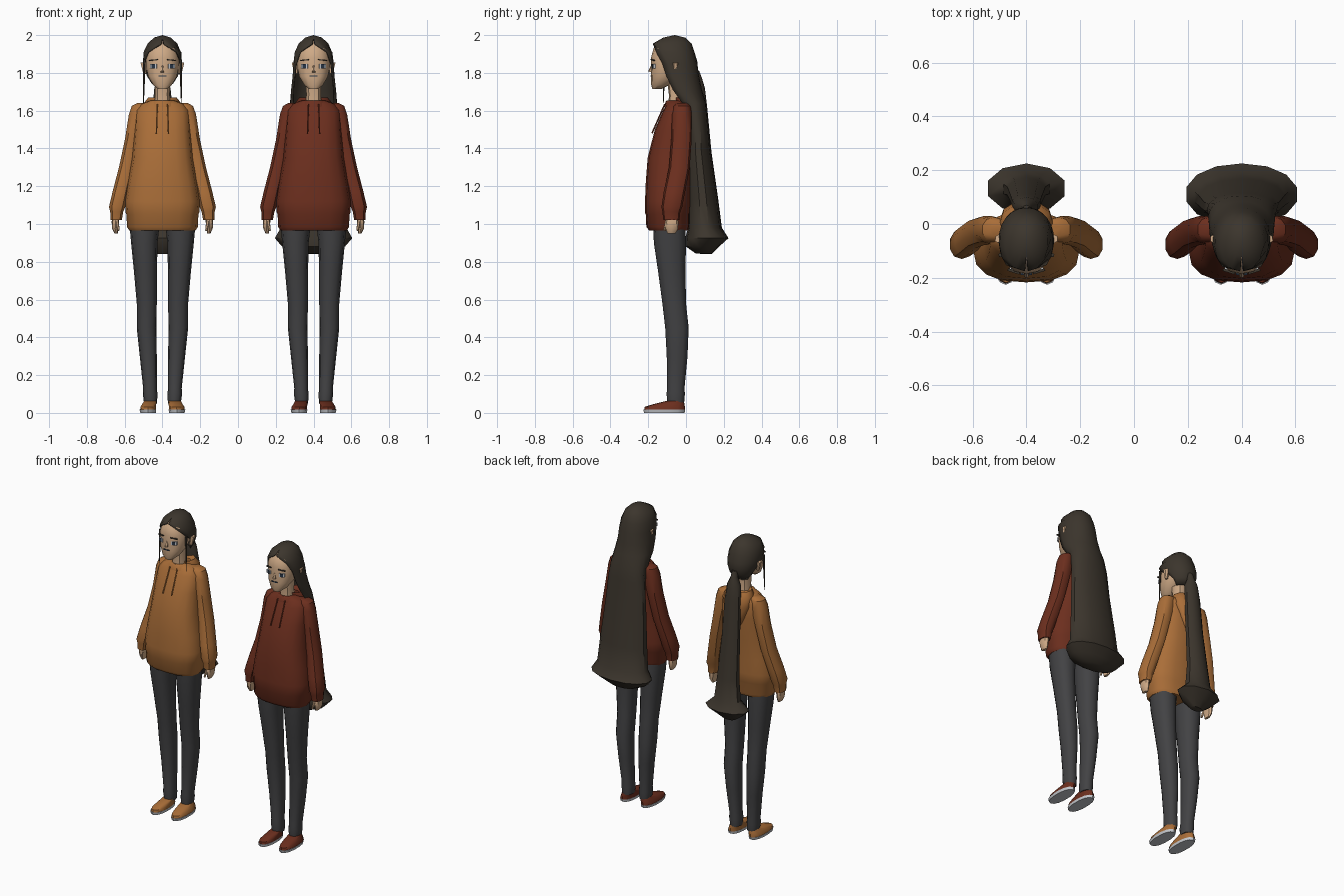
import bpy, bmesh, math
from mathutils import Vector

def mat(name, r, g, b):
    m = bpy.data.materials.new(name)
    m.diffuse_color = (r, g, b, 1)
    return m

SKIN = mat("skin", .62, .40, .24)
HAIR = mat("hair", .045, .036, .026)
PANTS = mat("trousers", .055, .055, .058)
WHITE = mat("white", .55, .57, .6)
DARK = mat("dark", .02, .035, .06)
ORANGE = mat("orange", .40, .155, .04)
RED = mat("red", .15, .028, .013)

def finish(name, bm, m, angle=40):
    bmesh.ops.remove_doubles(bm, verts=bm.verts, dist=1e-5)
    bmesh.ops.recalc_face_normals(bm, faces=bm.faces)
    me = bpy.data.meshes.new(name)
    bm.to_mesh(me)
    bm.free()
    me.materials.append(m)
    me.shade_smooth()
    me.set_sharp_from_angle(angle=math.radians(angle))
    ob = bpy.data.objects.new(name, me)
    bpy.context.collection.objects.link(ob)
    return ob

# Stack of rings (z, centre x, half width, front y, back y[, front gap in degrees])
def loft(name, rings, m, x0=0, s=1, n=12, e=2.3, sheet=False, angle=40):
    bm = bmesh.new()
    rows = []
    for z, xc, rx, yf, yb, *g in rings:
        gap = math.radians(g[0]) if g else 0
        row = []
        for i in range(n + 1 if sheet else n):
            t = gap + (2 * math.pi - 2 * gap) * i / n
            px, py = math.sin(t), -math.cos(t)
            px = math.copysign(abs(px) ** (2 / e), px)
            py = math.copysign(abs(py) ** (2 / e), py)
            row.append(bm.verts.new((x0 + s * (xc + rx * px),
                                     (yf + yb) / 2 + (yb - yf) / 2 * py, z)))
        rows.append(row)
    for a, b in zip(rows, rows[1:]):
        for i in range(n):
            j = i + 1 if sheet else (i + 1) % n
            bm.faces.new((a[i], a[j], b[j], b[i]))
    if not sheet:
        bm.faces.new(rows[0])
        bm.faces.new(rows[-1])
    return finish(name, bm, m, angle)

def box(name, c, size, m, roll=0, yaw=0):
    bm = bmesh.new()
    bmesh.ops.create_cube(bm, size=1)
    bmesh.ops.scale(bm, vec=size, verts=bm.verts)
    ob = finish(name, bm, m)
    ob.location, ob.rotation_euler = c, (0, roll, yaw)

# Thin tapered rod between two points
def rod(name, a, b, r1, r2, m):
    a, b = Vector(a), Vector(b)
    bm = bmesh.new()
    bmesh.ops.create_cone(bm, cap_ends=True, segments=6, radius1=r1, radius2=r2, depth=(b - a).length)
    ob = finish(name, bm, m)
    ob.location = (a + b) / 2
    ob.rotation_euler = (b - a).to_track_quat('Z', 'Y').to_euler()

TORSO = [(.965, 0, .175, -.195, .01), (.985, 0, .188, -.21, .02), (1.05, 0, .19, -.213, .02),
         (1.06, 0, .195, -.217, .025), (1.12, 0, .198, -.217, .028), (1.22, 0, .182, -.213, .03),
         (1.35, 0, .16, -.203, .038), (1.5, 0, .148, -.165, .048), (1.6, 0, .142, -.122, .048),
         (1.635, 0, .115, -.103, .04), (1.655, 0, .06, -.095, .02)]
ARM = [(1.64, .10, .035, -.05, .01), (1.625, .118, .046, -.065, .025), (1.58, .13, .05, -.075, .03),
       (1.45, .157, .043, -.078, .03), (1.3, .19, .042, -.09, .02), (1.17, .222, .044, -.118, -.005),
       (1.09, .24, .045, -.13, -.02), (1.065, .242, .036, -.125, -.03), (1.02, .245, .031, -.12, -.035)]
HAND = [(1.04, .247, .018, -.1, -.045), (1.01, .249, .02, -.112, -.04),
        (.975, .25, .016, -.108, -.042), (.95, .245, .009, -.098, -.055)]
LEG = [(1.0, .095, .08, -.175, -.005), (.9, .096, .07, -.17, 0), (.75, .09, .061, -.148, -.003),
       (.58, .083, .053, -.125, 0), (.45, .084, .052, -.11, .014), (.3, .075, .045, -.102, .008),
       (.13, .066, .036, -.1, -.008), (.10, .065, .039, -.103, -.006), (.05, .063, .034, -.098, -.01)]
SHOE = [(.015, .076, .043, -.222, -.006), (.032, .075, .042, -.218, -.006),
        (.046, .07, .038, -.175, -.008), (.062, .065, .034, -.11, -.012)]
SOLE = [(0, .076, .042, -.222, -.008), (.017, .077, .045, -.226, -.004)]
HEAD = [(1.715, 0, .025, -.178, -.13), (1.735, 0, .05, -.184, -.09), (1.78, 0, .077, -.186, -.03),
        (1.83, 0, .088, -.184, .01), (1.88, 0, .09, -.185, .025), (1.93, 0, .078, -.172, .01),
        (1.97, 0, .045, -.13, -.02)]
NECK = [(1.62, 0, .047, -.095, .005), (1.68, 0, .04, -.09, -.005), (1.76, 0, .042, -.1, 0)]
HOOD = [(1.42, 0, .02, .03, .055), (1.5, 0, .065, .0, .075), (1.58, 0, .095, -.03, .082),
        (1.64, 0, .098, -.06, .072), (1.67, 0, .075, -.06, .05), (1.65, 0, .05, -.04, .02)]
COLLAR = [(1.62, 0, .085, -.115, .03), (1.648, 0, .068, -.108, .025), (1.655, 0, .055, -.1, .02)]
CROWN = [(2.0, 0, 0, -.06, -.06, 0), (1.987, 0, .045, -.12, -.005, 0), (1.955, 0, .08, -.176, .03, 4)]
LONG = CROWN + [(1.91, 0, .1, -.192, .045, 45), (1.85, 0, .107, -.185, .06, 60),
        (1.78, 0, .112, -.17, .07, 65), (1.71, 0, .12, -.13, .085, 65), (1.64, 0, .125, -.06, .105, 60),
        (1.55, 0, .13, -.01, .115, 20), (1.39, 0, .142, 0, .13, 0), (1.13, 0, .165, .01, .168, 0),
        (.98, 0, .178, .012, .186, 0), (.925, 0, .21, -.005, .225, 0), (.88, 0, .17, 0, .175, 0),
        (.845, 0, .09, .05, .14, 0), (.84, 0, 0, .1, .1, 0)]
CAP = CROWN + [(1.91, 0, .1, -.19, .045, 48), (1.86, 0, .103, -.18, .06, 70),
        (1.82, 0, .098, -.165, .062, 95), (1.78, 0, .085, -.14, .052, 110), (1.74, 0, .06, -.1, .025, 115)]
PONY = [(1.81, 0, .018, .03, .07), (1.77, 0, .022, .035, .085), (1.72, 0, .045, .025, .1),
        (1.62, 0, .055, .04, .112), (1.38, 0, .062, .055, .135), (1.12, 0, .075, .075, .172),
        (.98, 0, .09, .07, .19), (.925, 0, .15, .04, .225), (.885, 0, .11, .05, .18), (.84, 0, .045, .085, .135)]

def figure(x, cloth, tag):
    # Clothes, limbs and head
    loft(tag + "_hoodie_body", TORSO, cloth, x, n=16, e=2.5)
    loft(tag + "_hood", HOOD, cloth, x)
    loft(tag + "_collar", COLLAR, cloth, x)
    loft(tag + "_head", HEAD, SKIN, x, n=14)
    loft(tag + "_neck", NECK, SKIN, x, n=10)
    for s in (-1, 1):
        loft(tag + "_sleeve", ARM, cloth, x, s, n=10)
        loft(tag + "_hand", HAND, SKIN, x, s, n=8)
        rod(tag + "_thumb", (x + s * .242, -.1, 1.02), (x + s * .232, -.115, .965), .01, .006, SKIN)
        loft(tag + "_trouser_leg", LEG, PANTS, x, s, n=12)
        loft(tag + "_shoe", SHOE, cloth, x, s, n=14)
        loft(tag + "_sole", SOLE, WHITE, x, s, n=14)
        rod(tag + "_drawstring", (x + s * .027, -.112, 1.635), (x + s * .032, -.18, 1.48), .004, .004, cloth)
        # Face features
        box(tag + "_eye", (x + s * .047, -.172, 1.835), (.036, .012, .022), WHITE, 0, s * .3)
        box(tag + "_iris", (x + s * .047, -.175, 1.835), (.018, .012, .022), DARK, 0, s * .3)
        box(tag + "_eyebrow", (x + s * .047, -.176, 1.868), (.046, .01, .006), HAIR, s * .1, s * .3)
        rod(tag + "_ear", (x + s * .092, -.06, 1.795), (x + s * .1, -.055, 1.855), .01, .018, SKIN)
    rod(tag + "_nose", (x, -.178, 1.84), (x, -.19, 1.805), .006, .011, SKIN)
    box(tag + "_mouth", (x, -.183, 1.783), (.042, .012, .006), DARK)

def hair_shell(name, rings, x):
    ob = loft(name, rings, HAIR, x, n=14, e=2.1, sheet=True)
    mod = ob.modifiers.new("thickness", 'SOLIDIFY')
    mod.thickness = .006

# Figure with a ponytail
figure(-.4, ORANGE, "ponytail_figure")
hair_shell("hair_cap", CAP, -.4)
loft("ponytail", PONY, HAIR, -.4, n=10, e=2)
for s in (-1, 1):
    rod("loose_strand", (-.4 + s * .096, -.115, 1.87), (-.4 + s * .1, -.12, 1.64), .008, .002, HAIR)

# Figure with long loose hair
figure(.4, RED, "long_hair_figure")
hair_shell("long_hair", LONG, .4)
